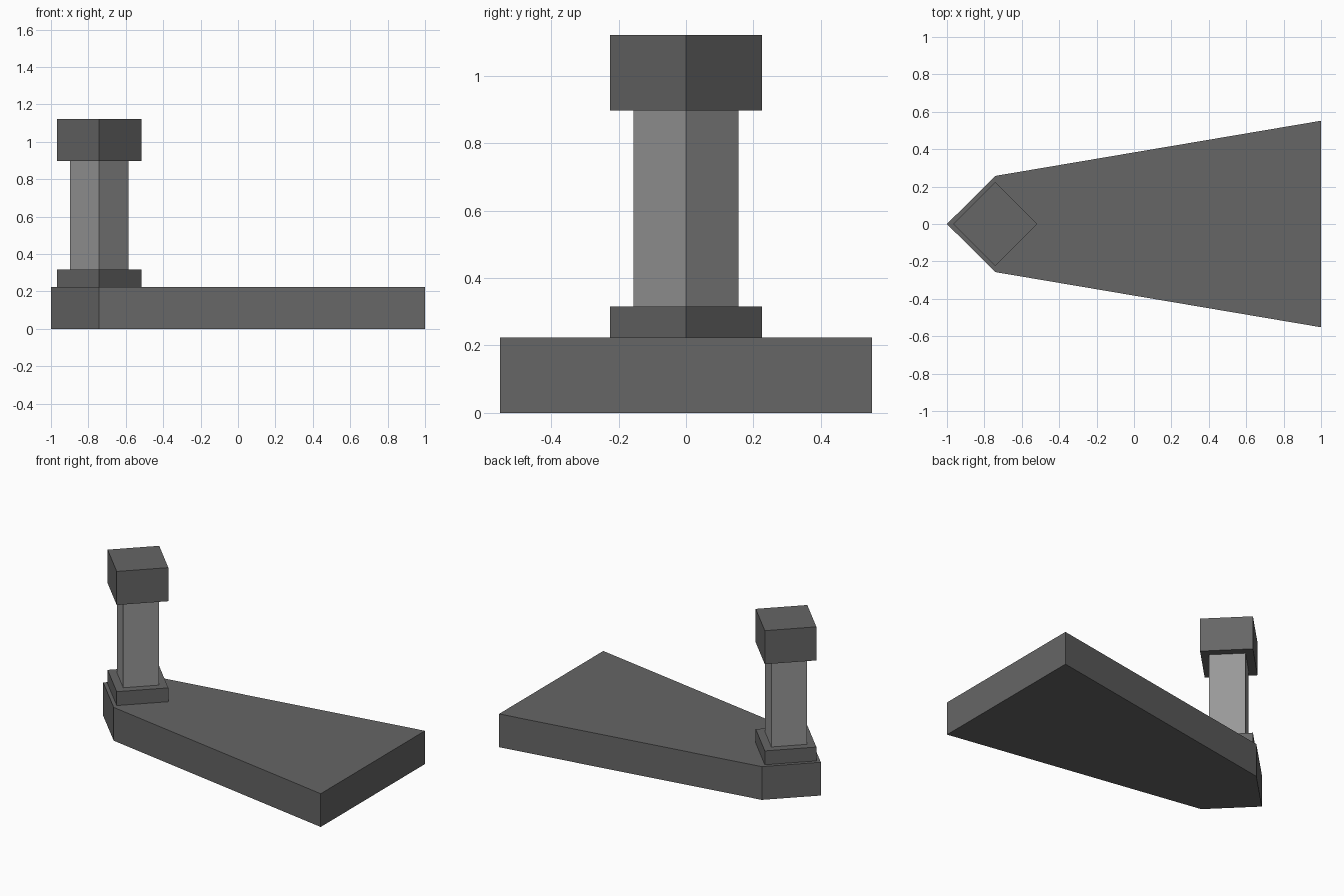
import bpy, bmesh

if "Cube" in bpy.data.objects:
    bpy.data.objects.remove(bpy.data.objects["Cube"])


def material(name, v):
    m = bpy.data.materials.new(name)
    m.diffuse_color = (v, v, v, 1)
    m.use_nodes = True
    m.node_tree.nodes["Principled BSDF"].inputs["Base Color"].default_value = m.diffuse_color
    return m


dark = material("dark grey", 0.133)
light = material("light grey", 0.318)


def prism(name, outline, z0, z1, mat):
    """Extrude a flat outline straight up from z0 to z1."""
    bm = bmesh.new()
    face = bm.faces.new([bm.verts.new((x, y, z0)) for x, y in outline])
    ext = bmesh.ops.extrude_face_region(bm, geom=[face])
    top = [g for g in ext["geom"] if isinstance(g, bmesh.types.BMVert)]
    bmesh.ops.translate(bm, verts=top, vec=(0, 0, z1 - z0))
    bmesh.ops.recalc_face_normals(bm, faces=bm.faces)
    me = bpy.data.meshes.new(name)
    bm.to_mesh(me)
    bm.free()
    me.materials.append(mat)
    ob = bpy.data.objects.new(name, me)
    bpy.context.collection.objects.link(ob)
    return ob


CX = -0.742


def diamond(r):
    return [(CX - r, 0), (CX, -r), (CX + r, 0), (CX, r)]


# Tapered slab with a pointed end
prism("base_slab", [(-1, 0), (CX, -0.257), (1, -0.552), (1, 0.552), (CX, 0.257)],
      0, 0.223, dark)

# Post standing on the pointed end
prism("post_foot", diamond(0.225), 0.223, 0.316, dark)
prism("post_shaft", diamond(0.156), 0.316, 0.897, light)
prism("post_cap", diamond(0.225), 0.897, 1.122, dark)
